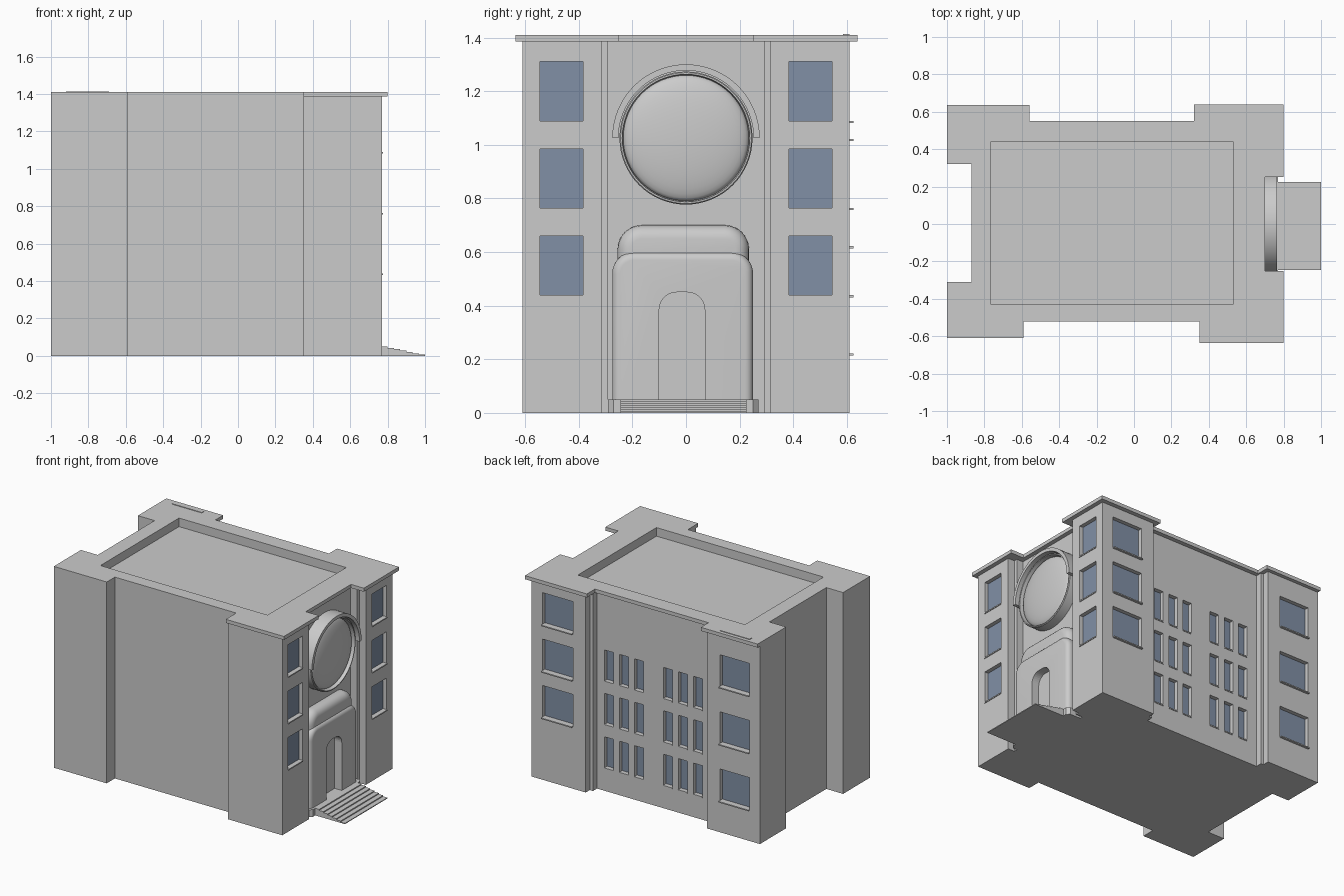
import bpy, bmesh
from math import sin, cos, pi

if "Cube" in bpy.data.objects:
    bpy.data.objects.remove(bpy.data.objects["Cube"])

GLASS = bpy.data.materials.new("window_glass")
GLASS.diffuse_color = (0.22, 0.28, 0.38, 1)
GLASS.use_nodes = True
GLASS.node_tree.nodes["Principled BSDF"].inputs["Base Color"].default_value = GLASS.diffuse_color


def finish(name, bm, smooth=False, mat=None):
    bmesh.ops.recalc_face_normals(bm, faces=bm.faces)
    me = bpy.data.meshes.new(name)
    bm.to_mesh(me)
    bm.free()
    ob = bpy.data.objects.new(name, me)
    bpy.context.collection.objects.link(ob)
    if mat:
        me.materials.append(mat)
    if smooth:
        bpy.ops.object.select_all(action='DESELECT')
        bpy.context.view_layer.objects.active = ob
        ob.select_set(True)
        bpy.ops.object.shade_smooth_by_angle(angle=0.6)
    return ob


def prism(name, outline, axis, lo, hi, front_bevel=0, smooth=False):
    """Extrude an (x,y) outline along z, or a (y,z) outline along x."""
    place = (lambda p, t: (p[0], p[1], t)) if axis == 'z' else (lambda p, t: (t, p[0], p[1]))
    bm = bmesh.new()
    a = [bm.verts.new(place(p, lo)) for p in outline]
    b = [bm.verts.new(place(p, hi)) for p in outline]
    bm.faces.new(a)
    front = bm.faces.new(b)
    for i in range(len(a)):
        j = (i + 1) % len(a)
        bm.faces.new((a[i], a[j], b[j], b[i]))
    bmesh.ops.recalc_face_normals(bm, faces=bm.faces)
    if front_bevel:
        zmin = min(p[1] for p in outline)
        edges = [e for e in front.edges if max(v.co.z for v in e.verts) > zmin + 1e-5]
        bmesh.ops.bevel(bm, geom=edges, offset=front_bevel, segments=5, profile=0.5,
                        affect='EDGES', clamp_overlap=True)
    return finish(name, bm, smooth)


def boxes(name, specs, mat=None):
    """One object from boxes given as (x0, x1, y0, y1, z0, z1)."""
    bm = bmesh.new()
    for s in specs:
        vs = bmesh.ops.create_cube(bm, size=1)['verts']
        for v in vs:
            for k in range(3):
                v.co[k] = s[2 * k] if v.co[k] < 0 else s[2 * k + 1]
    return finish(name, bm, mat=mat)


def cut(target, cutter):
    cutter.hide_render = True
    m = target.modifiers.new("cut", 'BOOLEAN')
    m.operation = 'DIFFERENCE'
    m.solver = 'EXACT'
    m.object = cutter
    bpy.context.view_layer.objects.active = target
    bpy.ops.object.modifier_apply(modifier=m.name)


def round_top(y0, y1, z0, z1, r, n=8):
    right = [(y1 - r + r * cos(i * pi / 2 / n), z1 - r + r * sin(i * pi / 2 / n)) for i in range(n + 1)]
    left = [(y0 + y1 - y, z) for y, z in reversed(right)]
    return [(y0, z0), (y1, z0)] + right + left


# Walls: corner towers, recessed sides and stepped pilasters
left_side = [(-1, .32), (-.87, .32), (-.87, -.31), (-1, -.31)]
front_side = [(-1, -.61), (-.59, -.61), (-.59, -.52), (.35, -.52)]
entry = [(.77, .315), (.72, .315), (.72, .29), (.67, .29)]
entry_side = [(x, -y) for x, y in entry] + entry[::-1]
back_side = [(.77, .61), (.35, .61), (.35, .565), (.325, .565), (.325, .52),
             (-.57, .52), (-.57, .565), (-.59, .565), (-.59, .61), (-1, .61)]
walls = prism("walls", front_side + [(.35, -.61), (.77, -.61)] + entry_side + back_side + left_side,
              'z', 0, 1.385)

# Cornice slab overhanging the entry and back sides
cornice = prism("cornice", front_side + [
    (.35, -.635), (.8, -.635), (.8, -.25), (.7, -.25), (.7, .25), (.8, .25), (.8, .64),
    (.32, .64), (.32, .55), (-.56, .55), (-.56, .635), (-1, .635)] + left_side, 'z', 1.385, 1.41)

# Windows: list the holes, glass panes and sills together
holes, panes, sills = [], [], []


def window_x(y0, y1, z0, z1, x=.77, d=.03):
    holes.append((x - d, x + .02, y0, y1, z0, z1))
    panes.append((x - d - .003, x - d + .002, y0, y1, z0, z1))
    sills.append((x - d, x + .005, y0, y1, z0 - .004, z0 + .004))


def window_y(x0, x1, z0, z1, y=.61, d=.03, lip=.015):
    holes.append((x0, x1, y - d, y + .02, z0, z1))
    panes.append((x0, x1, y - d - .003, y - d + .002, z0, z1))
    sills.append((x0, x1, y - d, y + lip, z0 - .004, z0 + .004))


for row in range(3):
    z = .435 + .325 * row
    window_x(-.545, -.385, z, z + .225)
    window_x(.385, .545, z, z + .225)
    window_y(.45, .685, z, z + .225)
    z = .218 + .4 * row
    window_y(-.92, -.69, z, z + .225)
    z = .158 + .304 * row
    for start in (.196, -.26):
        for col in range(3):
            x = start - .116 * col
            window_y(x, x + .07, z, z + .22, y=.52, lip=.004)
sills.append((-.92, -.69, .585, .61, 1.405, 1.414))

hole_cutter = boxes("window_cutter", holes)
roof_cutter = boxes("roof_cutter", [(-.765, .53, -.43, .44, 1.35, 1.5)])
cut(walls, hole_cutter)
cut(walls, roof_cutter)
cut(cornice, roof_cutter)
boxes("window_panes", panes, GLASS)
boxes("window_sills", sills)

# Entrance porch: rounded lower block with a door niche, smaller rounded cap
porch = prism("porch", round_top(-.275, .25, .03, .60, .08), 'x', .66, .755, .03, True)
door_cutter = prism("door_cutter", round_top(-.10, .07, .05, .45, .065), 'x', .70, .85)
cut(porch, door_cutter)
prism("porch_cap", round_top(-.255, .235, .55, .70, .09), 'x', .66, .74, .05, True)

# Landing and stairs
prism("landing", [(.66, -.29), (.75, -.29), (.77, -.27), (.77, .25), (.75, .27), (.66, .27)], 'z', 0, .05)
n = 7
boxes("stairs", [(.76, .80 + .2 * i / (n - 1), -.245, .225, 0, .05 - .044 * i / (n - 1))
                 for i in range(n)])

# Round domed medallion with rim, spun about the x axis
ZC, R = 1.025, .234
profile = [(.66, .248), (.735, .248), (.74, .244), (.74, .238), (.71, R)]
profile += [(.71 + .045 * sin(a), R * cos(a)) for a in [pi / 2 * i / 10 for i in range(1, 11)]]
bm = bmesh.new()
vs = [bm.verts.new((x, 0, ZC + r)) for x, r in profile]
es = [bm.edges.new(p) for p in zip(vs, vs[1:])]
bmesh.ops.spin(bm, geom=vs + es, cent=(0, 0, ZC), axis=(1, 0, 0), angle=2 * pi, steps=64)
bmesh.ops.remove_doubles(bm, verts=bm.verts, dist=1e-4)
finish("round_medallion", bm, True)

# Half-ring hood over the medallion
arc = [pi * i / 40 for i in range(41)]
prism("medallion_hood", [(.275 * cos(a), ZC + .275 * sin(a)) for a in arc] +
      [(.252 * cos(a), ZC + .252 * sin(a)) for a in reversed(arc)], 'x', .66, .765, 0, True)

for helper in (hole_cutter, roof_cutter, door_cutter):
    bpy.data.objects.remove(helper)
